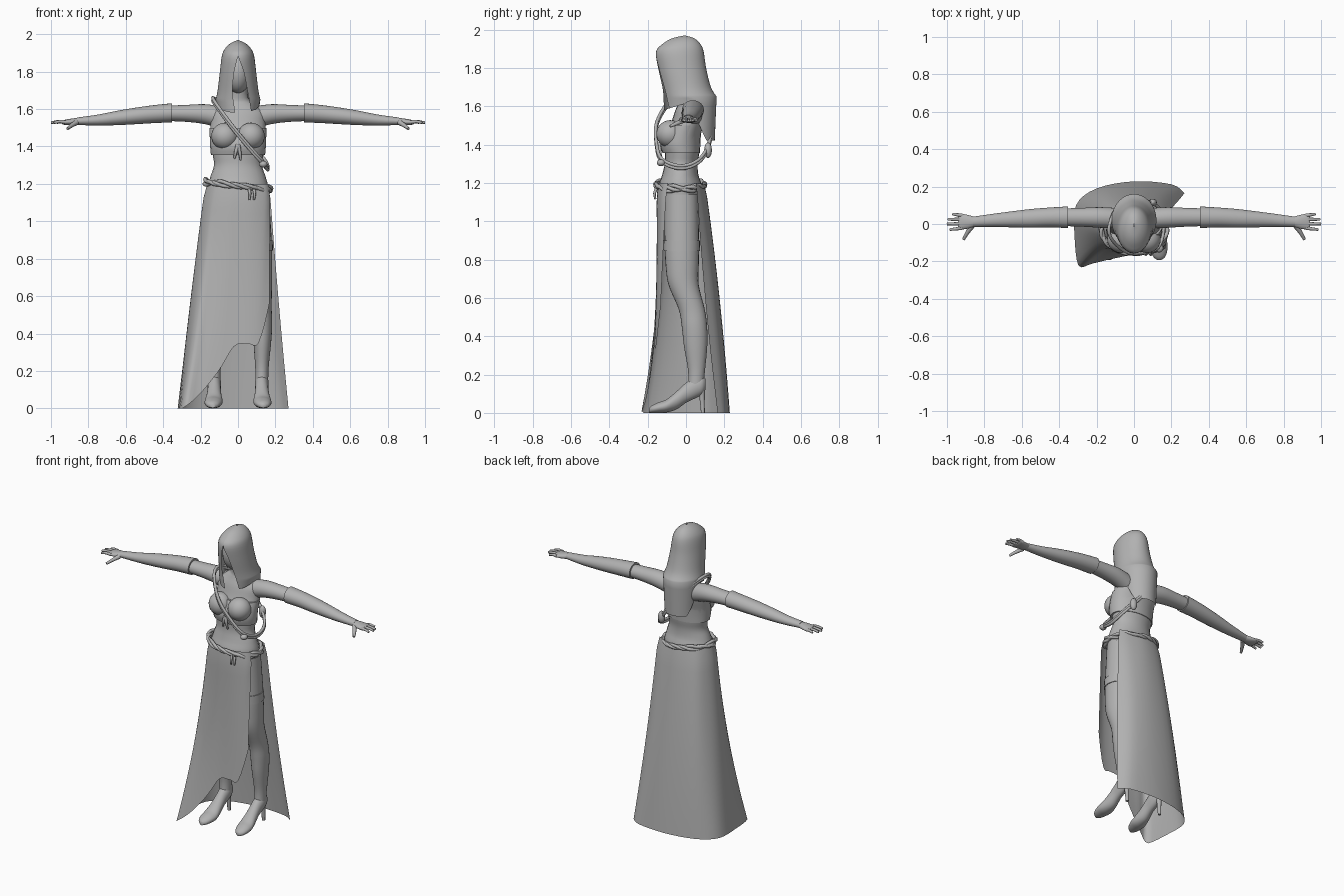
import bpy, math
from mathutils import Vector

if "Cube" in bpy.data.objects:
    bpy.data.objects.remove(bpy.data.objects["Cube"])

grey = bpy.data.materials.new("plain grey")
grey.diffuse_color = (0.45, 0.45, 0.45, 1)
grey.use_nodes = True
grey.node_tree.nodes["Principled BSDF"].inputs["Base Color"].default_value = grey.diffuse_color


def spline(pts, sub, closed=False):
    """Catmull-Rom interpolation of number tuples."""
    n, out = len(pts), []
    for i in range(n if closed else n - 1):
        if closed:
            a, b, c, d = (pts[(i + k) % n] for k in (-1, 0, 1, 2))
        else:
            a, b, c, d = pts[max(i - 1, 0)], pts[i], pts[i + 1], pts[min(i + 2, n - 1)]
        for s in range(sub):
            t = s / sub
            out.append(tuple(0.5 * (2 * q + (r - p) * t + (2 * p - 5 * q + 4 * r - w) * t * t
                                    + (3 * q - p - 3 * r + w) * t ** 3)
                             for p, q, r, w in zip(a, b, c, d)))
    if not closed:
        out.append(tuple(pts[-1]))
    return out


def grid(name, rows, around=True, caps=True, loop=False, mirror=False, angle=50):
    """Skin rows of points; around joins each row into a ring, loop joins last row to first."""
    n, m = len(rows[0]), len(rows)
    faces = []
    for i in range(m if loop else m - 1):
        k = (i + 1) % m
        for j in range(n if around else n - 1):
            l = (j + 1) % n
            faces.append((i * n + j, i * n + l, k * n + l, k * n + j))
    if around and caps and not loop:
        faces += [tuple(reversed(range(n))), tuple(range((m - 1) * n, m * n))]
    me = bpy.data.meshes.new(name)
    me.from_pydata([p for r in rows for p in r], [], faces)
    me.materials.append(grey)
    ob = bpy.data.objects.new(name, me)
    bpy.context.collection.objects.link(ob)
    if mirror:
        ob.modifiers.new("mirror", 'MIRROR').use_mirror_merge = False
    bpy.ops.object.select_all(action='DESELECT')
    ob.select_set(True)
    bpy.context.view_layer.objects.active = ob
    bpy.ops.object.mode_set(mode='EDIT')
    bpy.ops.mesh.select_all(action='SELECT')
    if around:
        bpy.ops.mesh.normals_make_consistent(inside=False)
    bpy.ops.object.mode_set(mode='OBJECT')
    bpy.ops.object.shade_smooth_by_angle(angle=math.radians(angle))
    return ob


def loft(name, secs, axis='z', n=24, sub=4, **kw):
    """Ellipse sections: position on axis, two centres, two radii (other axes in xyz order)."""
    rows = []
    for p, a, b, ra, rb in spline(secs, sub):
        row = []
        for j in range(n):
            t = math.tau * j / n
            u, v = a + ra * math.cos(t), b + rb * math.sin(t)
            row.append({'x': (p, u, v), 'y': (u, p, v), 'z': (u, v, p)}[axis])
        rows.append(row)
    return grid(name, rows, **kw)


def tube(name, pts, r, sub=5, n=8, closed=False, end=1.0, **kw):
    """Round tube along a smooth path, tapering to end * r."""
    path = [Vector(p) for p in spline(pts, sub, closed)]
    m, rows = len(path), []
    for i, p in enumerate(path):
        a = path[i - 1] if i or closed else p
        b = path[(i + 1) % m] if i < m - 1 or closed else p
        d = (b - a).normalized()
        u = d.cross(Vector((0.13, 0.21, 0.97))).normalized()
        v = d.cross(u)
        k = r * (1 + (end - 1) * i / (m - 1))
        rows.append([p + k * (math.cos(math.tau * j / n) * u + math.sin(math.tau * j / n) * v)
                     for j in range(n)])
    return grid(name, rows, loop=closed, **kw)


def ball(name, c, s, mirror=False):
    """Ellipsoid as a loft of rings."""
    rows = [[(c[0] + s[0] * math.sin(a) * math.cos(t), c[1] + s[1] * math.sin(a) * math.sin(t),
              c[2] - s[2] * math.cos(a)) for t in (math.tau * j / 24 for j in range(24))]
            for a in (0.02 + (math.pi - 0.04) * i / 14 for i in range(15))]
    return grid(name, rows, mirror=mirror)


# torso and neck
loft("torso", [(1.05, 0, -.03, .155, .10), (1.17, 0, -.03, .163, .115), (1.24, 0, -.03, .147, .095),
               (1.30, 0, -.025, .128, .086), (1.36, 0, -.02, .136, .09), (1.44, 0, -.015, .147, .09),
               (1.52, 0, .01, .148, .085), (1.58, 0, .02, .145, .075), (1.625, 0, .025, .095, .06),
               (1.66, 0, .02, .055, .05), (1.76, 0, .0, .05, .05)])
ball("head", (0, -.03, 1.80), (.07, .09, .115))

# bust and wrapped top
ball("bust", (.07, -.082, 1.455), (.073, .073, .072), mirror=True)
loft("top_band", [(1.355, 0, -.025, .145, .098), (1.40, 0, -.03, .149, .105),
                  (1.45, 0, -.022, .151, .10), (1.50, 0, -.005, .153, .09)])
for x, z in ((-.02, 1.335), (.015, 1.325)):
    tube("top_knot_tail", [(0, -.13, 1.41), (x * .6, -.137, 1.37), (x, -.13, z)], .013, end=.4)

# arms, sleeves and hands
loft("upper_arm", [(.09, .03, 1.555, .055, .06), (.18, .035, 1.573, .055, .053), (.28, .036, 1.577, .05, .045),
                   (.38, .036, 1.577, .047, .041)], 'x', mirror=True)
loft("sleeve", [(.352, .036, 1.58, .058, .051), (.45, .035, 1.573, .053, .048), (.55, .030, 1.563, .05, .044),
                (.65, .025, 1.552, .043, .038), (.75, .02, 1.541, .035, .029),
                (.86, .012, 1.535, .027, .02)], 'x', mirror=True)
loft("palm", [(.85, .012, 1.535, .025, .018), (.89, .012, 1.531, .037, .018),
              (.93, .013, 1.529, .043, .013), (.94, .013, 1.529, .04, .009)], 'x', mirror=True)
for y, tip, ty in ((-.022, .985, -.03), (.002, 1.0, 0), (.025, .995, .025), (.046, .97, .053)):
    tube("finger", [(.92, y, 1.53), ((.92 + tip) / 2, (y + ty) / 2, 1.533), (tip, ty, 1.527)],
         .0105, end=.65, mirror=True)
tube("thumb", [(.865, -.01, 1.528), (.89, -.045, 1.512), (.912, -.083, 1.495)], .015, end=.5, mirror=True)

# legs, stocking bands and heeled shoes
loft("leg", [(1.14, .085, -.025, .08, .088), (.9, .10, -.022, .08, .09), (.78, .11, -.02, .073, .087),
             (.67, .118, -.013, .064, .079), (.54, .127, .03, .053, .068), (.45, .13, .044, .053, .066),
             (.35, .13, .05, .047, .061), (.22, .128, .055, .036, .044), (.13, .127, .05, .034, .04)],
     mirror=True)
loft("stocking_band", [(.845, .104, -.022, .083, .094), (.9, .10, -.022, .085, .095)], mirror=True)
loft("shoe", [(-.192, .135, .014, .012, .012), (-.175, .135, .02, .032, .02), (-.14, .133, .028, .045, .028),
              (-.1, .13, .037, .048, .034), (-.05, .128, .065, .04, .047), (0, .127, .105, .035, .052),
              (.05, .127, .135, .036, .058), (.085, .127, .145, .03, .048), (.103, .127, .15, .012, .025)],
     'y', mirror=True)
loft("shoe_heel", [(.14, .127, .08, .024, .022), (.08, .127, .084, .014, .014), (.0, .127, .088, .01, .01)],
     n=12, mirror=True)

# wrap skirt: columns of top, middle and floor positions, each with a hem height
cols = [(.172, -.10, .168, -.13, .165, -.15, .56), (.15, -.125, .12, -.148, .10, -.165, .35),
        (.08, -.15, .06, -.156, .05, -.18, .345), (0, -.155, -.02, -.157, -.02, -.19, .33),
        (-.06, -.15, -.08, -.157, -.13, -.205, .19), (-.12, -.13, -.15, -.15, -.23, -.22, .06),
        (-.15, -.10, -.21, -.135, -.297, -.222, 0), (-.175, -.04, -.25, -.03, -.318, -.06, 0),
        (-.16, .03, -.235, .07, -.31, .10, 0), (-.11, .08, -.16, .15, -.2, .19, 0),
        (0, .1, 0, .175, 0, .228, 0), (.11, .08, .14, .155, .2, .212, 0), (.168, .055, .215, .10, .27, .165, 0)]
skirt = []
for ax, ay, bx, by, cx, cy, hem in spline(cols, 4):
    col = []
    for i in range(17):
        z = 1.2 + (max(hem, 0) - 1.2) * i / 16
        t = 1 - z / 1.2
        wa, wb, wc = 2 * (t - .5) * (t - 1), 4 * t * (1 - t), 2 * t * (t - .5)
        hip = 1 - .06 * max(0, (z - 1.12) / .08)
        col.append(((ax * wa + bx * wb + cx * wc) * hip, (ay * wa + by * wb + cy * wc) * hip, z))
    skirt.append(col)
grid("wrap_skirt", skirt, around=False)

# hood: z, half width, front y, back y, left and right opening
hood_rows = [(1.968, .004, -.015, .0, 0, 0), (1.953, .038, -.075, .045, 0, 0), (1.925, .068, -.122, .075, 0, 0),
             (1.885, .086, -.156, .092, 0, 0), (1.8, .097, -.148, .105, .02, .03),
             (1.7, .109, -.128, .13, .03, .05), (1.65, .12, -.12, .16, .025, .06)]


def hood_row(z, hw, yf, yb, gl, gr, s=0.0):
    a0 = math.asin(min(max(gr, 0) / hw, .9))
    a1 = math.tau - math.asin(min(max(gl, 0) / hw, .9))
    row = []
    for j in range(41):
        a = a0 + (a1 - a0) * j / 40
        c = math.cos(a)
        drop = .03 + .04 * max(0, c) + .2 * min(1, max(0, -c) * 1.5)
        row.append((hw * math.sin(a), (yf + yb) / 2 - (yb - yf) / 2 * c, z - s * drop))
    return row


rows = [hood_row(*r) for r in spline(hood_rows, 4)]
rows += [hood_row(1.65, .12 - .008 * s, -.12 + .004 * s, .16 - .01 * s, .025 - .01 * s, .06 + .01 * s, s)
         for s in (.2, .4, .6, .8, 1)]
grid("hood", rows, around=False)

# shoulder strap with a small pouch
strap = [(-.13, .0, 1.645), (-.12, -.08, 1.62), (-.04, -.15, 1.51), (.05, -.155, 1.40), (.13, -.125, 1.31),
         (.16, -.02, 1.275), (.14, .08, 1.32), (.04, .13, 1.44), (-.07, .115, 1.58)]
for k in (0, .014):
    tube("shoulder_strap", [(x, y, z + k) for x, y, z in strap], .009, closed=True)
ball("strap_pouch", (.10, .115, 1.37), (.022, .02, .04))
ball("strap_bead", (.135, -.13, 1.305), (.022, .022, .018))

# twisted rope belt around the hips
for tilt, ph in ((.03, 0), (.012, 2), (.02, 4)):
    pts = []
    for j in range(24):
        a = math.tau * j / 24
        w = .006 * math.sin(6 * a + ph)
        pts.append(((.174 + w) * math.cos(a), -.03 + (.127 + w) * math.sin(a),
                    1.19 - tilt * math.cos(a) + .008 * math.cos(6 * a + ph)))
    tube("rope_belt", pts, .01, sub=3, closed=True)
for x in (.06, .085):
    tube("belt_tassel", [(x, -.155, 1.17), (x + .004, -.164, 1.145), (x, -.16, 1.115)], .009, end=.6)
